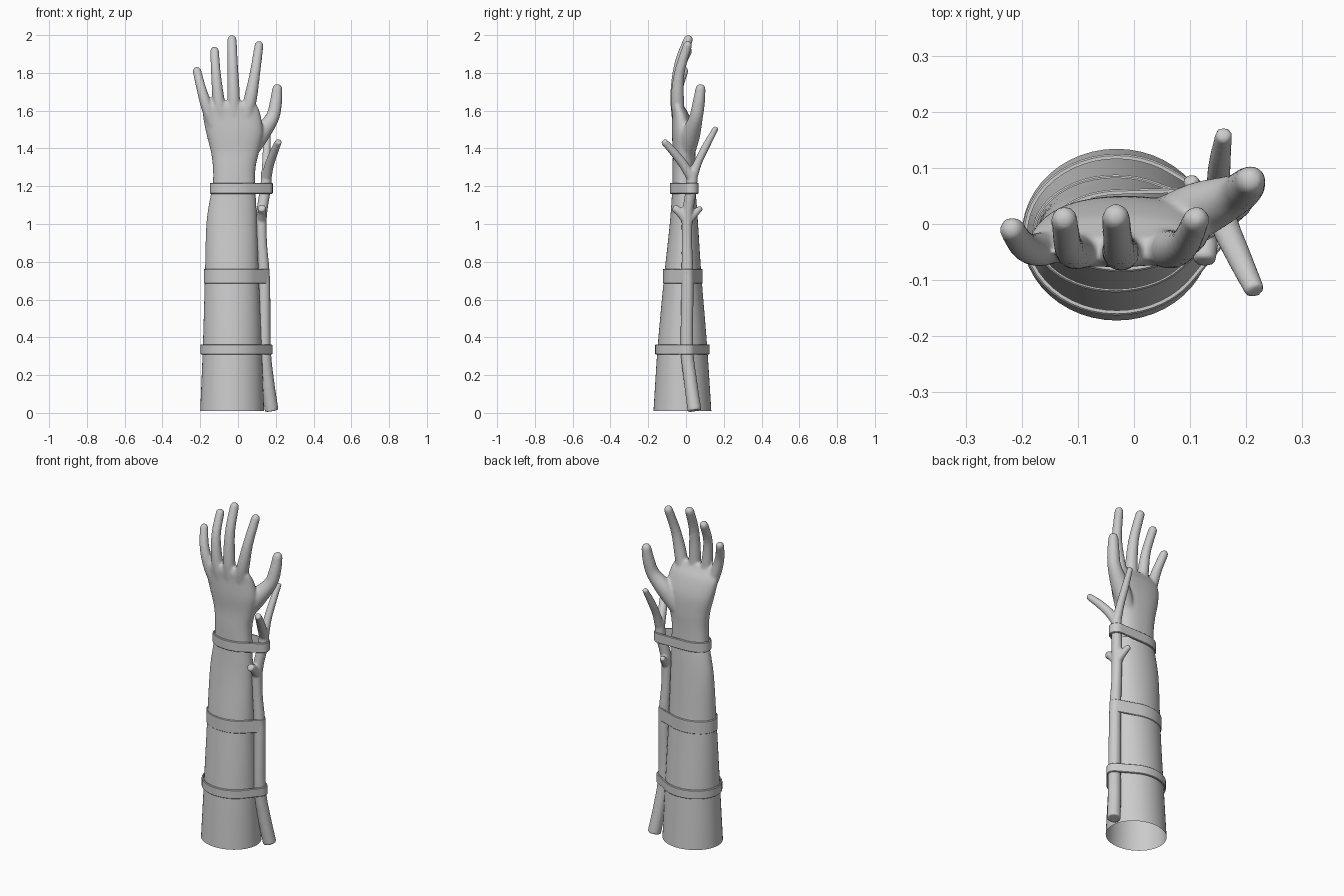
import bpy, bmesh, math
from mathutils import Vector
from mathutils.geometry import convex_hull_2d

if "Cube" in bpy.data.objects:
    bpy.data.objects.remove(bpy.data.objects["Cube"])


def spline(pts, steps):
    """Catmull-Rom interpolation of any-length tuples."""
    out, n = [], len(pts)
    for i in range(n - 1):
        a, b, c, d = pts[max(i - 1, 0)], pts[i], pts[i + 1], pts[min(i + 2, n - 1)]
        for s in range(steps):
            t = s / steps
            out.append(tuple(0.5 * (2*q + (r - p)*t + (2*p - 5*q + 4*r - u)*t*t + (3*q - p - 3*r + u)*t**3)
                             for p, q, r, u in zip(a, b, c, d)))
    return out + [tuple(pts[-1])]


def skin(bm, rings, caps=True):
    loops = [[bm.verts.new(p) for p in r] for r in rings]
    n = len(loops[0])
    for a, b in zip(loops, loops[1:]):
        for i in range(n):
            bm.faces.new((a[i], a[(i + 1) % n], b[(i + 1) % n], b[i]))
    if caps:
        bm.faces.new(loops[0])
        bm.faces.new(loops[-1])


def ellipse(cx, cy, z, rx, ry, n=48, power=1.0):
    out = []
    for i in range(n):
        c, s = math.cos(2*math.pi*i/n), math.sin(2*math.pi*i/n)
        out.append((cx + rx*math.copysign(abs(c)**power, c), cy + ry*math.copysign(abs(s)**power, s), z))
    return out


def tube(bm, pts, n=16, steps=5, rounded=True):
    """Tapered tube through (x, y, z, radius) points."""
    path = spline(pts, steps)
    P = [Vector(p[:3]) for p in path]
    rings = []

    def ring(c, t, r):
        u = Vector((1, 0.1, 0))
        u = (u - t * u.dot(t)).normalized()
        v = t.cross(u)
        return [c + r*(u*math.cos(2*math.pi*i/n) + v*math.sin(2*math.pi*i/n)) for i in range(n)]

    for i, p in enumerate(P):
        t = (P[min(i + 1, len(P) - 1)] - P[max(i - 1, 0)]).normalized()
        rings.append(ring(p, t, path[i][3]))
    r = path[-1][3]
    for a in ((25, 50, 70, 84) if rounded else (40,)):
        a = math.radians(a)
        k = 1 if rounded else 0.3
        rings.append(ring(P[-1] + t*r*k*math.sin(a), t, r*math.cos(a)))
    skin(bm, rings)


def finish(bm, name, voxel=0, smooth=0, angle=40):
    bmesh.ops.recalc_face_normals(bm, faces=bm.faces)
    me = bpy.data.meshes.new(name)
    bm.to_mesh(me)
    bm.free()
    ob = bpy.data.objects.new(name, me)
    bpy.context.collection.objects.link(ob)
    if voxel:
        m = ob.modifiers.new("Blend", 'REMESH')
        m.mode, m.voxel_size, m.use_smooth_shade = 'VOXEL', voxel, True
        s = ob.modifiers.new("Soften", 'SMOOTH')
        s.factor, s.iterations = 0.5, smooth
    bpy.ops.object.select_all(action='DESELECT')
    ob.select_set(True)
    bpy.context.view_layer.objects.active = ob
    bpy.ops.object.shade_smooth_by_angle(angle=math.radians(angle))
    return ob


# forearm: open tapered sleeve, sections (z, x0, x1, y0, y1)
ARM = spline([(0.01, -0.2, 0.138, -0.172, 0.134), (0.35, -0.186, 0.125, -0.15, 0.112),
              (0.72, -0.175, 0.11, -0.116, 0.082), (0.98, -0.168, 0.1, -0.088, 0.065),
              (1.1, -0.154, 0.096, -0.078, 0.057), (1.2, -0.133, 0.09, -0.072, 0.048)], 6)


def section(s, n=48):
    z, x0, x1, y0, y1 = s
    return ellipse((x0 + x1)/2, (y0 + y1)/2, z, (x1 - x0)/2, (y1 - y0)/2, n)


bm = bmesh.new()
skin(bm, [section(s) for s in ARM], caps=False)
finish(bm, "forearm")

# hand: palm loft plus fingers, blended together
bm = bmesh.new()
palm = spline([(-0.02, -0.012, 1.18, 0.113, 0.060), (-0.02, -0.012, 1.29, 0.112, 0.060),
               (-0.016, -0.01, 1.38, 0.127, 0.060), (-0.018, -0.015, 1.48, 0.15, 0.060),
               (-0.032, -0.028, 1.57, 0.153, 0.047), (-0.038, -0.042, 1.62, 0.143, 0.034),
               (-0.035, -0.045, 1.65, 0.115, 0.02)], 5)
skin(bm, [ellipse(*p, power=0.85) for p in palm])
fingers = [
    [(-0.125, -0.03, 1.5, .03), (-0.165, -0.045, 1.62, .031), (-0.195, -0.04, 1.72, .026), (-0.217, -0.01, 1.81, .023)],
    [(-0.075, -0.035, 1.5, .03), (-0.102, -0.05, 1.65, .032), (-0.117, -0.04, 1.8, .026), (-0.124, 0.008, 1.915, .024)],
    [(-0.02, -0.035, 1.5, .03), (-0.023, -0.05, 1.66, .034), (-0.028, -0.036, 1.84, .028), (-0.032, 0.012, 1.976, .025)],
    [(0.03, -0.03, 1.5, .03), (0.063, -0.045, 1.65, .035), (0.09, -0.035, 1.8, .028), (0.111, 0.008, 1.945, .024)],
    [(0.05, 0.0, 1.37, .045), (0.115, 0.025, 1.47, .05), (0.18, 0.052, 1.56, .037),
     (0.2, 0.067, 1.64, .033), (0.208, 0.077, 1.715, .027)]]
for f in fingers:
    tube(bm, f)
finish(bm, "hand", voxel=0.007, smooth=6)

# forked branch strapped along the arm
TRUNK = [(0.178, 0.045, 0.012, .037), (0.155, 0.022, 0.18, .035), (0.14, 0.005, 0.35, .034), (0.138, 0.008, 0.7, .032),
         (0.126, 0.005, 0.9, .028), (0.125, 0.008, 1.05, .029), (0.147, 0.03, 1.2, .029), (0.15, 0.032, 1.28, .028)]
bm = bmesh.new()
tube(bm, TRUNK, rounded=False)
tube(bm, [(0.15, 0.032, 1.24, .027), (0.165, -0.01, 1.31, .025), (0.19, -0.065, 1.38, .022),
          (0.215, -0.118, 1.437, .018)], rounded=False)
tube(bm, [(0.15, 0.032, 1.24, .027), (0.15, 0.065, 1.33, .022), (0.153, 0.11, 1.42, .02),
          (0.16, 0.16, 1.51, .015)], rounded=False)
tube(bm, [(0.125, 0.0, 1.02, .024), (0.127, -0.035, 1.065, .023), (0.125, -0.064, 1.085, .021)], rounded=False)
tube(bm, [(0.125, 0.015, 1.02, .022), (0.112, 0.05, 1.06, .02), (0.1, 0.08, 1.085, .014)], rounded=False)
finish(bm, "branch", voxel=0.006, smooth=3, angle=60)


# straps: hull of the arm and branch outlines, extruded
def strap(name, z0, z1, bx, by, br, gap=0.004, thick=0.009):
    zm = (z0 + z1)/2
    s = min(ARM, key=lambda a: abs(a[0] - zm))
    pts = [Vector(p[:2]) for p in section(s)] + [Vector(p[:2]) for p in ellipse(bx, by, 0, br, br, 20)]
    hull = [pts[i] for i in convex_hull_2d(pts)]
    n = len(hull)
    area = sum(hull[i].x*hull[(i + 1) % n].y - hull[i].y*hull[(i + 1) % n].x for i in range(n))
    if area < 0:
        hull.reverse()

    def offset(d, z):
        out = []
        for i, p in enumerate(hull):
            t = (hull[(i + 1) % n] - hull[i - 1]).normalized()
            out.append((p.x + t.y*d, p.y - t.x*d, z))
        return out
    b = bmesh.new()
    o = gap + thick
    c = 0.003
    skin(b, [offset(gap, z0), offset(o - c, z0), offset(o, z0 + c), offset(o, z1 - c),
             offset(o - c, z1), offset(gap, z1), offset(gap, z0)], caps=False)
    bmesh.ops.remove_doubles(b, verts=b.verts, dist=1e-5)
    finish(b, name, angle=35)


strap("lower_strap", 0.31, 0.362, 0.14, 0.005, 0.03)
strap("middle_strap", 0.685, 0.762, 0.136, 0.008, 0.026, gap=0.0, thick=0.006)
strap("upper_strap", 1.16, 1.218, 0.143, 0.025, 0.028)
